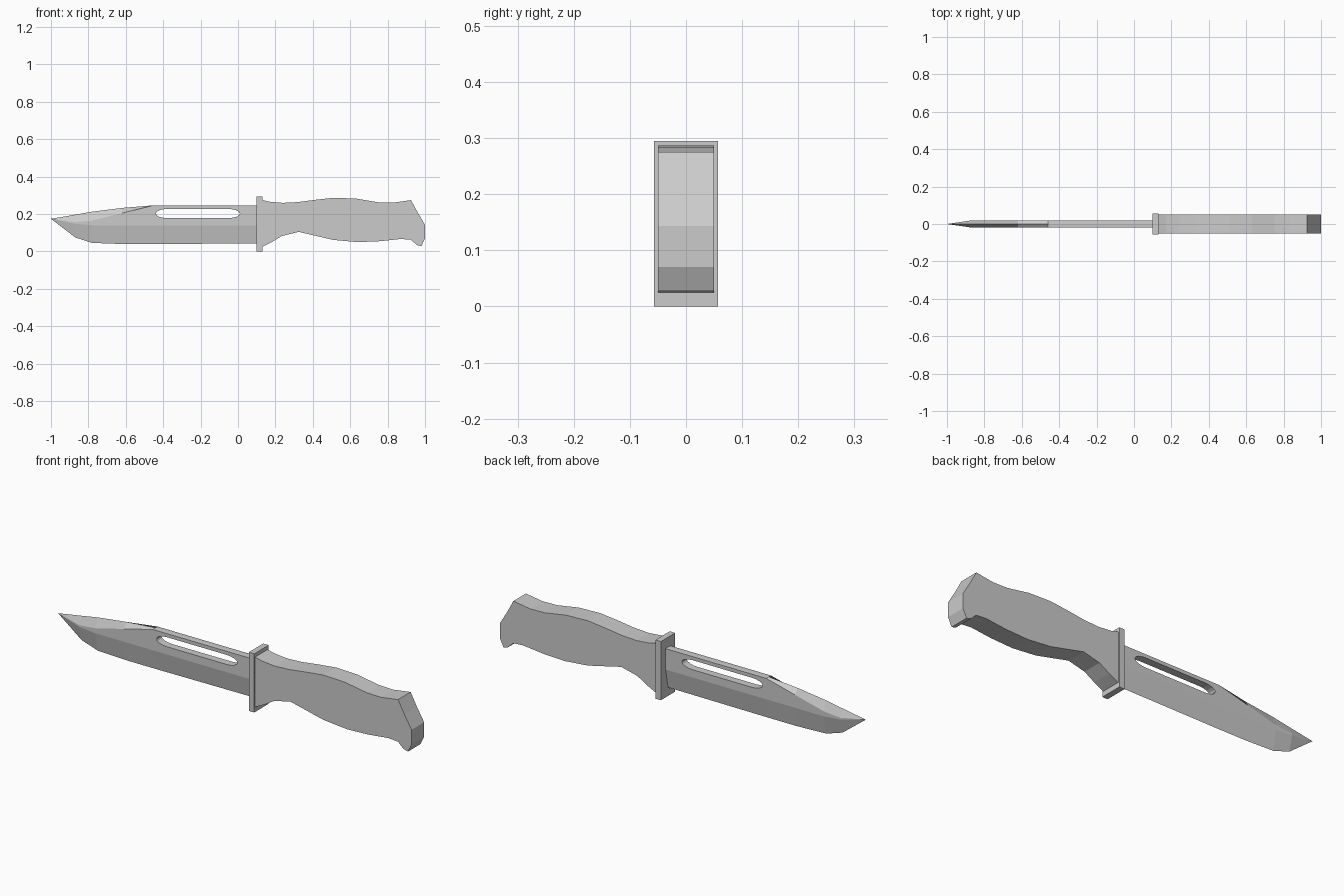
import bpy, bmesh, math

if "Cube" in bpy.data.objects:
    bpy.data.objects.remove(bpy.data.objects["Cube"])


def finish(name, bm):
    bmesh.ops.recalc_face_normals(bm, faces=bm.faces[:])
    mesh = bpy.data.meshes.new(name)
    bm.to_mesh(mesh)
    bm.free()
    obj = bpy.data.objects.new(name, mesh)
    bpy.context.collection.objects.link(obj)
    return obj


def extrude_profile(name, points, half_width):
    """Extrude an (x, z) outline symmetrically along y."""
    bm = bmesh.new()
    face = bm.faces.new([bm.verts.new((x, -half_width, z)) for x, z in points])
    out = bmesh.ops.extrude_face_region(bm, geom=[face])
    moved = [g for g in out["geom"] if isinstance(g, bmesh.types.BMVert)]
    bmesh.ops.translate(bm, verts=moved, vec=(0, 2 * half_width, 0))
    return finish(name, bm)


# Blade: loft of six-point sections (x, edge z, lower ridge z, upper ridge z, spine z)
T = 0.019
sections = [
    (-0.87, 0.075, 0.148, 0.157, 0.197),
    (-0.78, 0.046, 0.14, 0.165, 0.213),
    (-0.62, 0.04, 0.14, 0.205, 0.233),
    (-0.46, 0.04, 0.14, 0.245, 0.246),
    (0.11, 0.043, 0.14, 0.245, 0.246),
]
bm = bmesh.new()
rings = []
for x, edge, low, high, spine in sections:
    pts = [(0, edge), (-T, low), (-T, high), (0, spine), (T, high), (T, low)]
    rings.append([bm.verts.new((x, y, z)) for y, z in pts])
tip = bm.verts.new((-1, 0, 0.175))
for i in range(6):
    j = (i + 1) % 6
    bm.faces.new((tip, rings[0][i], rings[0][j]))
    for a, b in zip(rings, rings[1:]):
        bm.faces.new((a[i], b[i], b[j], a[j]))
bm.faces.new(rings[-1])
blade = finish("blade", bm)

# Slot through the blade: straight sides with elliptical ends
slot = []
for cx, start in ((-0.05, -90), (-0.38, 90)):
    for k in range(9):
        a = math.radians(start + 22.5 * k)
        slot.append((cx + 0.06 * math.cos(a), 0.203 + 0.024 * math.sin(a)))
cutter = extrude_profile("slot_cutter", slot, 0.1)
cutter.hide_render = True
cut = blade.modifiers.new("slot", "BOOLEAN")
cut.operation = "DIFFERENCE"
cut.solver = "EXACT"
cut.object = cutter
bpy.context.view_layer.objects.active = blade
bpy.ops.object.modifier_apply(modifier=cut.name)
bpy.data.objects.remove(cutter)

# Guard plate
extrude_profile("guard", [(0.1, 0), (0.13, 0), (0.13, 0.295), (0.1, 0.295)], 0.057)

# Contoured handle with flared pommel
top = [(0.12, 0.278), (0.17, 0.266), (0.24, 0.26), (0.32, 0.264), (0.41, 0.276),
       (0.51, 0.287), (0.63, 0.283), (0.75, 0.263), (0.83, 0.261), (0.925, 0.275)]
pommel = [(0.96, 0.21), (1.0, 0.143), (1.0, 0.07), (0.98, 0.028), (0.955, 0.035)]
bottom = [(0.925, 0.063), (0.87, 0.067), (0.76, 0.055), (0.64, 0.05), (0.51, 0.062),
          (0.41, 0.085), (0.325, 0.105), (0.235, 0.083), (0.18, 0.05), (0.12, 0.02)]
extrude_profile("handle", top + pommel + bottom, 0.05)
